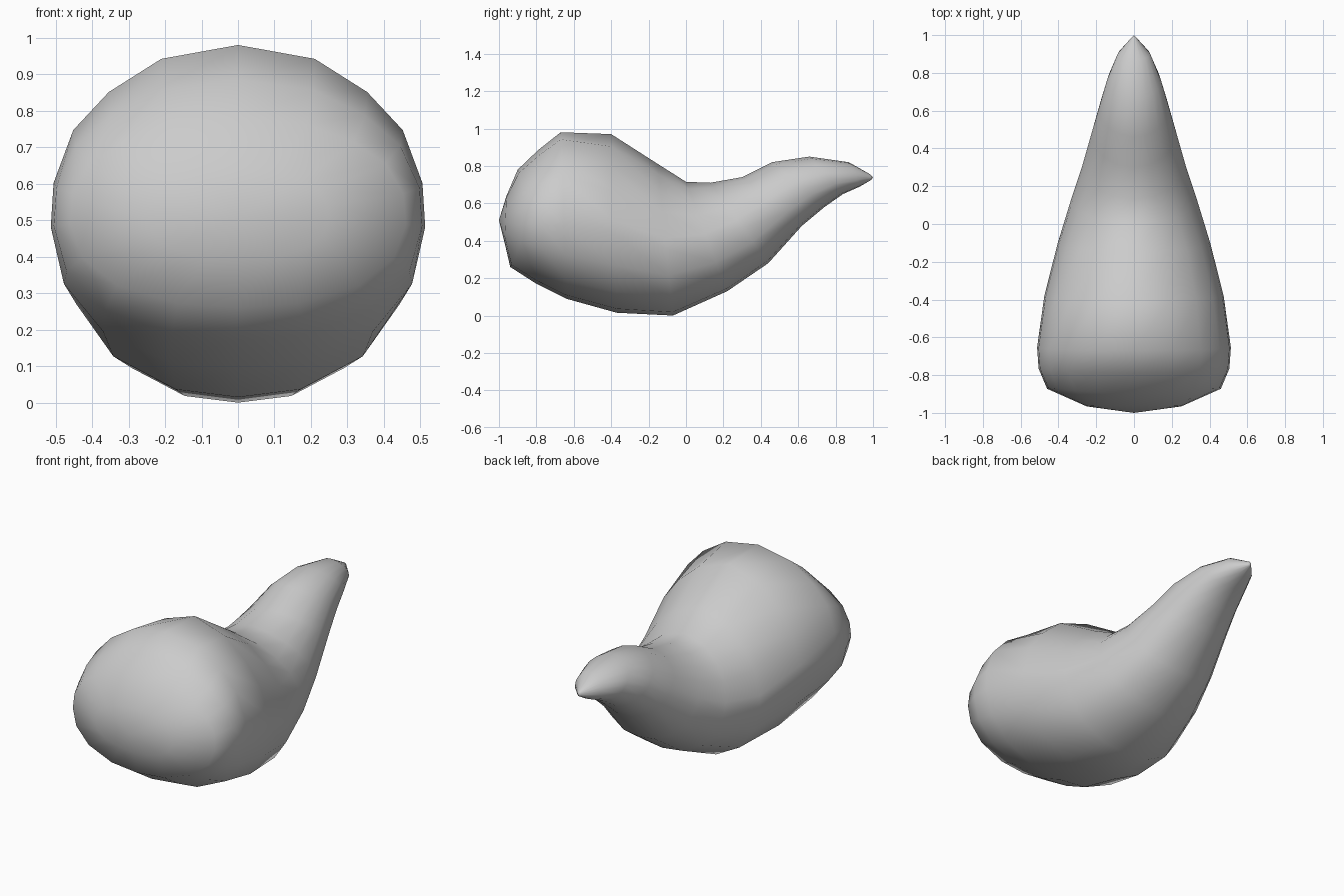
import bpy, bmesh, math

# Half cross-section (x, height), top to bottom: rounded shoulders, upright sides, full belly
HALF = [(0, 1), (0.41, 0.935), (0.69, 0.745), (0.88, 0.52), (0.985, 0.2),
        (1, -0.12), (0.93, -0.47), (0.72, -0.765), (0.36, -0.955), (0, -1)]
SECTION = HALF + [(-x, v) for x, v in HALF[-2:0:-1]]
SEG = len(SECTION)

# top (y, z), bottom (y, z), half width, rearward bow of the sides, shoulder drop
RINGS = [
    (-0.96, 0.64, -0.97, 0.39, 0.25, 0.0, 0.0),
    (-0.90, 0.78, -0.94, 0.26, 0.46, 0.05, 0.0),
    (-0.79, 0.885, -0.80, 0.17, 0.505, 0.03, 0.03),
    (-0.67, 0.98, -0.64, 0.09, 0.513, 0.0, 0.05),
    (-0.40, 0.97, -0.37, 0.015, 0.475, 0.0, 0.18),
    (-0.15, 0.81, -0.07, 0.0, 0.405, 0.0, 0.18),
    (0.00, 0.715, 0.22, 0.13, 0.335, 0.0, 0.15),
    (0.13, 0.71, 0.44, 0.28, 0.275, 0.0, 0.12),
    (0.30, 0.74, 0.62, 0.48, 0.225, 0.0, 0.1),
    (0.46, 0.82, 0.74, 0.58, 0.185, 0.0, 0.1),
    (0.66, 0.85, 0.84, 0.65, 0.143, 0.0, 0.1),
    (0.87, 0.82, 0.93, 0.69, 0.085, 0.0, 0.05),
    (0.985, 0.755, 0.99, 0.725, 0.012, 0.0, 0.0),
]

bm = bmesh.new()

# Cross-sections along the bent spine
loops = []
for ty, tz, by, bz, w, bow, drop in RINGS:
    loop = []
    for x, v in SECTION:
        if v > 0:
            v -= drop * abs(x)
        y = (ty + by) / 2 + v * (ty - by) / 2 + bow * x * x
        z = (tz + bz) / 2 + v * (tz - bz) / 2
        loop.append(bm.verts.new((x * w, y, z)))
    loops.append(loop)

# Skin between neighbouring sections
for a, b in zip(loops, loops[1:]):
    for i in range(SEG):
        j = (i + 1) % SEG
        bm.faces.new((a[i], a[j], b[j], b[i]))

# Blunt front end and pointed tip
for loop, pole in ((loops[0], (0, -1, 0.51)), (loops[-1], (0, 1, 0.74))):
    p = bm.verts.new(pole)
    for i in range(SEG):
        bm.faces.new((loop[i], loop[(i + 1) % SEG], p))

bmesh.ops.recalc_face_normals(bm, faces=bm.faces)
mesh = bpy.data.meshes.new("curved_horn_body")
bm.to_mesh(mesh)
bm.free()
for poly in mesh.polygons:
    poly.use_smooth = True
body = bpy.data.objects.new("curved_horn_body", mesh)
bpy.context.collection.objects.link(body)
